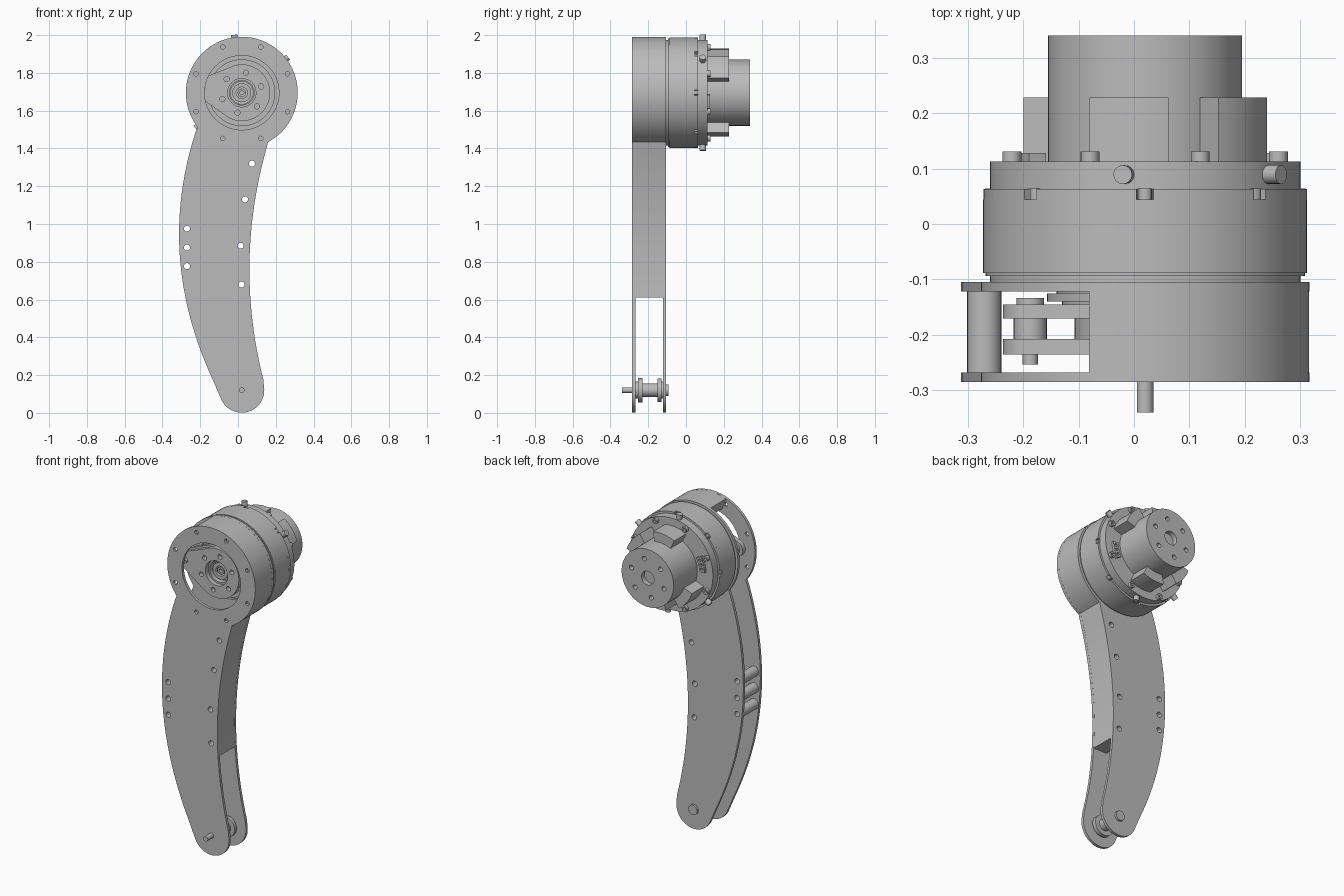
import bpy, bmesh
from math import sin, cos, pi, radians

if "Cube" in bpy.data.objects:
    bpy.data.objects.remove(bpy.data.objects["Cube"])

grey = bpy.data.materials.new("machined_grey")
grey.use_nodes = True
TONE = (0.5, 0.5, 0.5, 1)
grey.diffuse_color = TONE
grey.node_tree.nodes["Principled BSDF"].inputs["Base Color"].default_value = TONE

HUB = (0.02, 1.695)      # motor axis
FOOT = (0.02, 0.12)      # lower pivot
parts = []


def arc(c, r, a0=0, a1=360, n=48):
    full = abs(a1 - a0) == 360
    steps = n if full else n + 1
    angles = [radians(a0 + (a1 - a0) * i / n) for i in range(steps)]
    return [(c[0] + r * cos(a), c[1] + r * sin(a)) for a in angles]


def polar(r, deg, c=HUB):
    return (c[0] + r * cos(radians(deg)), c[1] + r * sin(radians(deg)))


def slab(name, y0, y1, *loops):
    """Extrude x-z outlines along y; inner loops become holes."""
    cu = bpy.data.curves.new(name, 'CURVE')
    cu.dimensions = '2D'
    cu.fill_mode = 'BOTH'
    cu.extrude = (y1 - y0) / 2
    for pts in loops:
        sp = cu.splines.new('POLY')
        sp.points.add(len(pts) - 1)
        for p, (x, z) in zip(sp.points, pts):
            p.co = (x, z, 0, 1)
        sp.use_cyclic_u = True
    tmp = bpy.data.objects.new(name + "_curve", cu)
    bpy.context.collection.objects.link(tmp)
    deps = bpy.context.evaluated_depsgraph_get()
    me = bpy.data.meshes.new_from_object(tmp.evaluated_get(deps))
    bpy.data.objects.remove(tmp)
    bm = bmesh.new()
    bm.from_mesh(me)
    bmesh.ops.remove_doubles(bm, verts=bm.verts, dist=1e-5)
    for v in bm.verts:
        x, z, d = v.co
        v.co = (x, (y0 + y1) / 2 - d, z)
    bmesh.ops.recalc_face_normals(bm, faces=bm.faces)
    bm.to_mesh(me)
    bm.free()
    me.name = name
    return finish(bpy.data.objects.new(name, me), True)


def finish(ob, link=False):
    if link:
        bpy.context.collection.objects.link(ob)
    ob.data.materials.clear()
    ob.data.materials.append(grey)
    parts.append(ob)
    return ob


def rod(name, c, r, y0, y1, n=24, bore=None):
    loops = [arc(c, r, n=n)] + ([arc(c, bore, n=n)] if bore else [])
    return slab(name, y0, y1, *loops)


def edge(knots, z):
    """Smooth bowed edge through three (x, z) knots."""
    total = 0
    for i, (x, zi) in enumerate(knots):
        for j, (_, zj) in enumerate(knots):
            if i != j:
                x *= (z - zj) / (zi - zj)
        total += x
    return total


def bowed(knots, z0, z1, shift=0, n=24):
    zs = [z0 + (z1 - z0) * i / n for i in range(n + 1)]
    return [(edge(knots, z) + shift, z) for z in zs]


# Curved leg side plates
OUTER = [(-0.217, 1.51), (-0.312, 0.93), (-0.132, 0.172)]
INNER = [(0.159, 1.43), (0.062, 0.84), (0.134, 0.177)]
outline = (arc(HUB, 0.296, -62, 218, 72) + bowed(OUTER, 1.49, 0.172)
           + arc(FOOT, 0.119, 205, 368, 24) + bowed(INNER, 0.177, 1.41))
post_spots = [(-0.27, z) for z in (0.777, 0.875, 0.975)]
wall_spots = [(0.018, 0.68), (0.014, 0.885), (0.037, 1.13), (0.074, 1.32)]
bolt_holes = [arc(p, 0.016, n=16) for p in post_spots + wall_spots]
rim_holes = [arc(polar(0.262, 22.5 + 45 * i), 0.012, n=12) for i in range(8)]
slab("front_leg_plate", -0.285, -0.268, outline, arc(HUB, 0.197), *bolt_holes, *rim_holes)
slab("rear_leg_plate", -0.122, -0.105, outline, arc(HUB, 0.197), *bolt_holes)

# Spine wall that wraps around the head
spine = (arc(HUB, 0.2955, -62, 110) + arc(HUB, 0.225, 110, -62)
         + bowed(INNER, 1.43, 0.61, -0.09) + bowed(INNER, 0.61, 1.41, -0.0005))
slab("spine_wall", -0.268, -0.122, spine, *[arc(p, 0.016, n=16) for p in wall_spots])

# Hollow spacer posts
for i, p in enumerate(post_spots):
    rod(f"spacer_post_{i + 1}", p, 0.031, -0.268, -0.122, bore=0.016)

# Lower pivot pin and spool
rod("foot_pin", FOOT, 0.015, -0.34, -0.1)
for name, r, y0, y1 in [("front_washer", 0.045, -0.268, -0.255),
                        ("front_flange", 0.064, -0.255, -0.23),
                        ("spool", 0.036, -0.23, -0.15),
                        ("rear_flange", 0.062, -0.15, -0.13),
                        ("rear_washer", 0.045, -0.13, -0.122),
                        ("pin_head", 0.03, -0.105, -0.092)]:
    rod("foot_" + name, FOOT, r, y0, y1, 32)

# Crank: two tapered arms on a hub with a bearing at the tip
TIP = (-0.187, 1.72)
crank = arc(HUB, 0.15, -118, 104) + arc(TIP, 0.049, 104, 242, 20)
ring = [arc(polar(0.108, 18 + 60 * i), 0.014, n=14) for i in range(6)]
slab("crank_front_arm", -0.235, -0.207, crank, arc(HUB, 0.075), *ring)
slab("crank_rear_arm", -0.17, -0.145, crank, arc(HUB, 0.06))
rod("crank_hub", HUB, 0.127, -0.207, -0.17, 48, 0.065)
rod("crank_spacer", HUB, 0.15, -0.145, -0.14, 48, 0.05)
rod("output_disc", HUB, 0.177, -0.14, -0.125, 48)
rod("output_boss", HUB, 0.16, -0.125, -0.1, 48)
rod("hub_collar", HUB, 0.05, -0.2, -0.14, 32, 0.03)
rod("hub_screw", HUB, 0.022, -0.195, -0.14, 16, 0.011)
rod("tip_bearing", TIP, 0.03, -0.207, -0.17)
rod("tip_bolt", TIP, 0.014, -0.253, -0.133, 16)
rod("tip_nut", TIP, 0.025, -0.145, -0.133)

# Motor housing with shallow screw notches around the rear edge
rod("motor_front_ring", HUB, 0.28, -0.105, -0.092, 72)
rod("motor_front_lip", HUB, 0.288, -0.094, -0.088, 72)
rod("motor_housing", HUB, 0.292, -0.088, 0.044, 72)
rim = []
for k in range(8):
    rim += arc(HUB, 0.292, 45 * k + 3, 45 * k + 42, 8)
    rim += [polar(0.262, 45 * k + 42), polar(0.262, 45 * k + 48)]
slab("motor_rear_rim", 0.044, 0.063, rim)
for k in range(8):
    rod(f"housing_screw_{k + 1}", polar(0.277, 45 * k), 0.012, 0.044, 0.064, 12)

# Rear flange with axial and radial bolts
rod("rear_flange", HUB, 0.28, 0.063, 0.113, 72)
for k in range(8):
    rod(f"flange_bolt_{k + 1}", polar(0.26, 22.5 + 45 * k), 0.017, 0.113, 0.131, 16, 0.008)
LUGS = (37.5, 97.5, 217.5, 277.5)
for k, a in enumerate(LUGS):
    x, z = polar(0.288, a)
    bpy.ops.mesh.primitive_cylinder_add(vertices=16, radius=0.017, depth=0.042,
                                        location=(x, 0.089, z),
                                        rotation=(0, pi / 2 - radians(a), 0))
    bpy.context.object.name = f"radial_bolt_{k + 1}"
    finish(bpy.context.object)

    # Curved lug behind each radial bolt
    lug = arc(HUB, 0.233, a - 18, a + 18, 10) + arc(HUB, 0.17, a + 18, a - 18, 10)
    slab(f"rear_lug_{k + 1}", 0.113, 0.228, lug)

# Cable sockets
for k, a in enumerate((345, 165)):
    socket = arc(HUB, 0.235, a - 12, a + 12, 6) + arc(HUB, 0.2, a + 12, a - 12, 6)
    pins = [arc(polar(0.2175, a + d), 0.009, n=8) for d in (-7, 0, 7)]
    slab(f"cable_socket_{k + 1}", 0.113, 0.128, socket, *pins)

# Rear drum with a drilled end face
rod("drum_body", HUB, 0.175, 0.11, 0.31, 64)
end_holes = [arc(polar(0.115, 18 + 60 * i), 0.014, n=14) for i in range(6)]
slab("drum_end", 0.31, 0.34, arc(HUB, 0.175, n=64), arc(HUB, 0.042, n=32), *end_holes)

# Smooth the curved walls, keep machined edges sharp
bpy.ops.object.select_all(action='DESELECT')
for ob in parts:
    ob.select_set(True)
bpy.context.view_layer.objects.active = parts[0]
bpy.ops.object.shade_smooth_by_angle(angle=radians(30))
